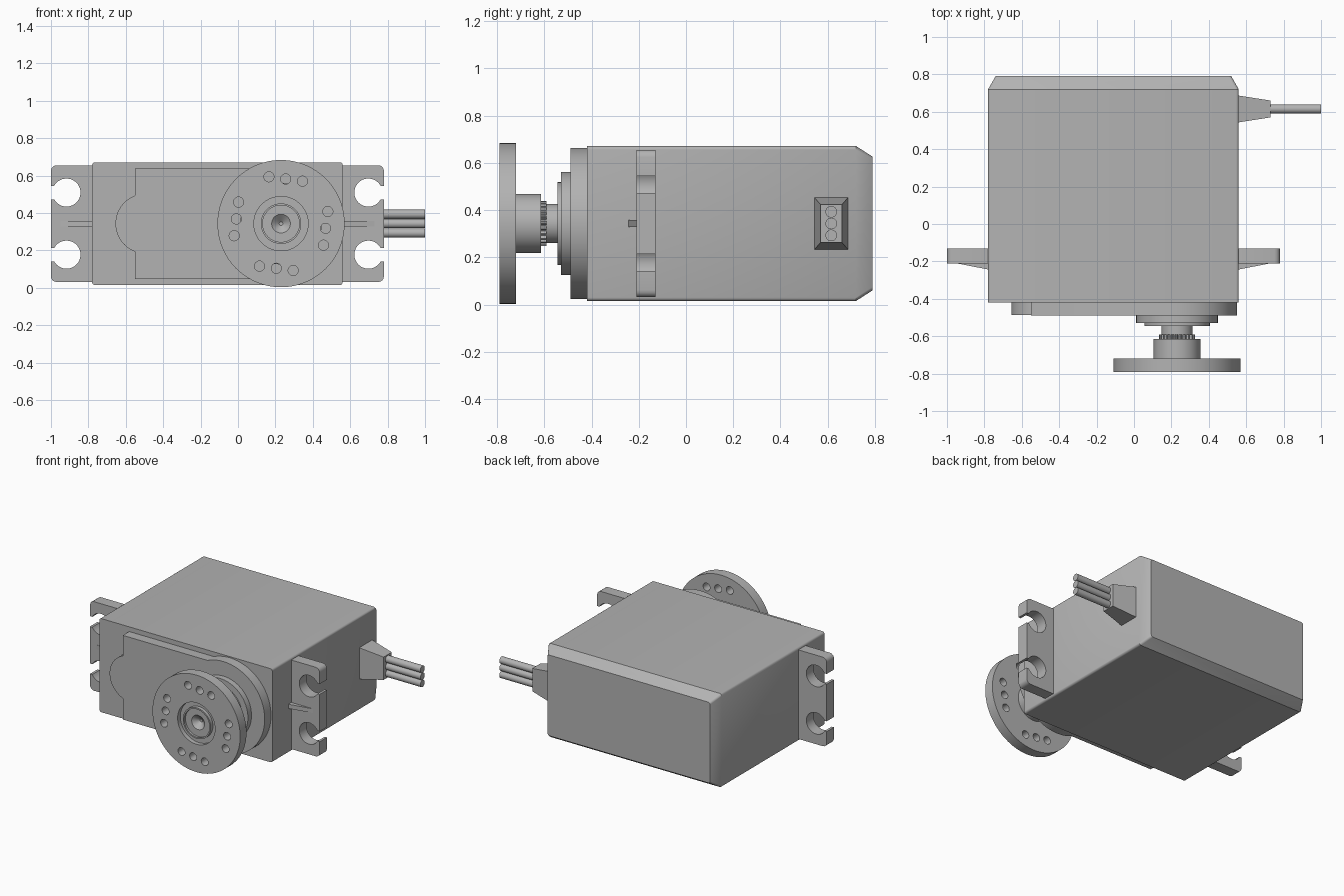
import bpy, bmesh
from math import sin, cos, tau, radians, asin, pi

cube = bpy.data.objects.get("Cube")
if cube:
    bpy.data.objects.remove(cube, do_unlink=True)

grey = bpy.data.materials.new("mid grey plastic")
grey.use_nodes = True
colour = (0.45, 0.45, 0.45, 1)
grey.diffuse_color = colour
grey.node_tree.nodes["Principled BSDF"].inputs["Base Color"].default_value = colour

MID_Z = 0.343     # height of the centre line
CASE_X = -0.11    # centre of the case
AXIS_X = 0.23     # output shaft


def loft(name, rings):
    """Skin a list of equal point rings and cap both ends."""
    bm = bmesh.new()
    rows = [[bm.verts.new(p) for p in ring] for ring in rings]
    n = len(rows[0])
    for a, b in zip(rows, rows[1:]):
        for i in range(n):
            j = (i + 1) % n
            bm.faces.new((a[i], a[j], b[j], b[i]))
    bm.faces.new(rows[0])
    bm.faces.new(rows[-1])
    bmesh.ops.recalc_face_normals(bm, faces=bm.faces)
    mesh = bpy.data.meshes.new(name)
    bm.to_mesh(mesh)
    bm.free()
    mesh.materials.append(grey)
    obj = bpy.data.objects.new(name, mesh)
    bpy.context.collection.objects.link(obj)
    return obj


def select(obj):
    bpy.ops.object.select_all(action='DESELECT')
    obj.select_set(True)
    bpy.context.view_layer.objects.active = obj


def smooth(obj):
    select(obj)
    bpy.ops.object.shade_smooth_by_angle(angle=radians(30))


def rounded(cx, cz, w, h, r, steps=4):
    """Rounded rectangle as 2D points, from half width and half height."""
    pts = []
    for k, (sx, sz) in enumerate(((1, 1), (-1, 1), (-1, -1), (1, -1))):
        for i in range(steps + 1):
            a = (k + i / steps) * pi / 2
            pts.append((cx + sx * (w - r) + r * cos(a), cz + sz * (h - r) + r * sin(a)))
    return pts


def along_y(pts, y):
    return [(u, y, v) for u, v in pts]


def rect_x(x, y0, y1, z0, z1):
    return [(x, y0, z0), (x, y1, z0), (x, y1, z1), (x, y0, z1)]


def circle(cx, cz, r, n=64):
    return [(cx + r * cos(tau * i / n), cz + r * sin(tau * i / n)) for i in range(n)]


def turned(name, profile, cx=AXIS_X, cz=MID_Z, n=64):
    """Turn a (radius, y) profile about an axis along y."""
    obj = loft(name, [along_y(circle(cx, cz, r, n), y) for r, y in profile])
    smooth(obj)
    return obj


def cut(obj, cutters):
    for c in cutters:
        mod = obj.modifiers.new("cut", 'BOOLEAN')
        mod.operation = 'DIFFERENCE'
        mod.solver = 'EXACT'
        mod.object = c
        select(obj)
        bpy.ops.object.modifier_apply(modifier=mod.name)
        bpy.data.objects.remove(c, do_unlink=True)
    smooth(obj)


# Case with softened long edges and a chamfered back
case = loft("case", [along_y(rounded(CASE_X, MID_Z, 0.67 - i, 0.328 - j, 0.015), y)
                     for y, i, j in ((-0.42, 0, 0), (0.72, 0, 0), (0.79, 0.04, 0.045))])
smooth(case)

# Front lid: straight sides running into a round end about the shaft
half = asin(0.295 / 0.32)
arc = [(AXIS_X + 0.32 * cos(a), MID_Z + 0.32 * sin(a))
       for a in (-(pi - half) + 2 * (pi - half) * i / 48 for i in range(49))]
outline = arc + [(-0.55, MID_Z + 0.295), (-0.55, MID_Z - 0.295)]
smooth(loft("front_lid", [along_y(outline, y) for y in (-0.41, -0.49)]))
turned("lid_bump", [(0.16, -0.41), (0.16, -0.486)], cx=-0.495)

# Stepped bearing boss, shaft and toothed spline
turned("bearing_boss", [(0.218, -0.48), (0.218, -0.53), (0.175, -0.53), (0.175, -0.545)])
turned("output_shaft", [(0.083, -0.54), (0.083, -0.6)], n=48)
teeth = [(AXIS_X + r * cos(a), MID_Z + r * sin(a))
         for r, a in ((0.095 if i % 4 < 2 else 0.084, tau * i / 96) for i in range(96))]
loft("shaft_spline", [along_y(teeth, y) for y in (-0.59, -0.62)])

# Round horn with hub, recessed centre and screw dimple
horn = turned("round_horn", [
    (0.09, -0.615), (0.125, -0.615), (0.125, -0.72), (0.34, -0.72), (0.34, -0.79),
    (0.145, -0.79), (0.145, -0.76), (0.108, -0.76), (0.108, -0.785), (0.098, -0.785),
    (0.098, -0.77), (0.05, -0.77), (0.01, -0.735)], n=96)
drills = []
for quarter in range(4):
    a = radians(-6) + quarter * pi / 2
    for side in (-0.09, 0, 0.09):
        x = AXIS_X + 0.24 * cos(a) - side * sin(a + radians(12))
        z = MID_Z + 0.24 * sin(a) + side * cos(a)
        if quarter % 2:
            x = AXIS_X + 0.24 * cos(a) + side
            z = MID_Z + 0.24 * sin(a) - side * 0.13
        else:
            x = AXIS_X + 0.24 * cos(a) + side * 0.13
            z = MID_Z + 0.24 * sin(a) + side
        drills.append(turned("drill", [(0.027, -0.7), (0.027, -0.82)], cx=x, cz=z, n=24))
cut(horn, drills)

# Mounting ears with open screw slots and a tapered rib
for side, label in ((1, "left"), (-1, "right")):
    def ex(d):
        return CASE_X + side * d
    ear = loft(label + "_ear", [along_y(rounded(ex(0.755), MID_Z, 0.135, 0.312, 0.03), y)
                                for y in (-0.21, -0.13)])
    cutters = []
    for up in (-1, 1):
        z = MID_Z + up * 0.166
        cutters.append(turned("hole", [(0.075, -0.3), (0.075, -0.05)], cx=ex(0.807), cz=z, n=48))
        cutters.append(loft("slot", [rect_x(ex(d), -0.3, -0.05, z - 0.036, z + 0.036)
                                     for d in (0.82, 0.95)]))
    cut(ear, cutters)
    loft(label + "_ear_rib", [rect_x(ex(d), y, -0.2, MID_Z - 0.015, MID_Z + 0.015)
                              for d, y in ((0.65, -0.247), (0.84, -0.21))])

# Cable strain relief and three wires
loft("strain_relief", [rect_x(0.55, 0.542, 0.688, MID_Z - 0.112, MID_Z + 0.112),
                       rect_x(0.73, 0.57, 0.66, MID_Z - 0.08, MID_Z + 0.08)])
for i in (-1, 0, 1):
    ring = circle(0.615, MID_Z + i * 0.05, 0.0245, 24)
    smooth(loft("wire_%d" % (i + 2), [[(x, u, v) for u, v in ring] for x in (0.72, 1.0)]))
